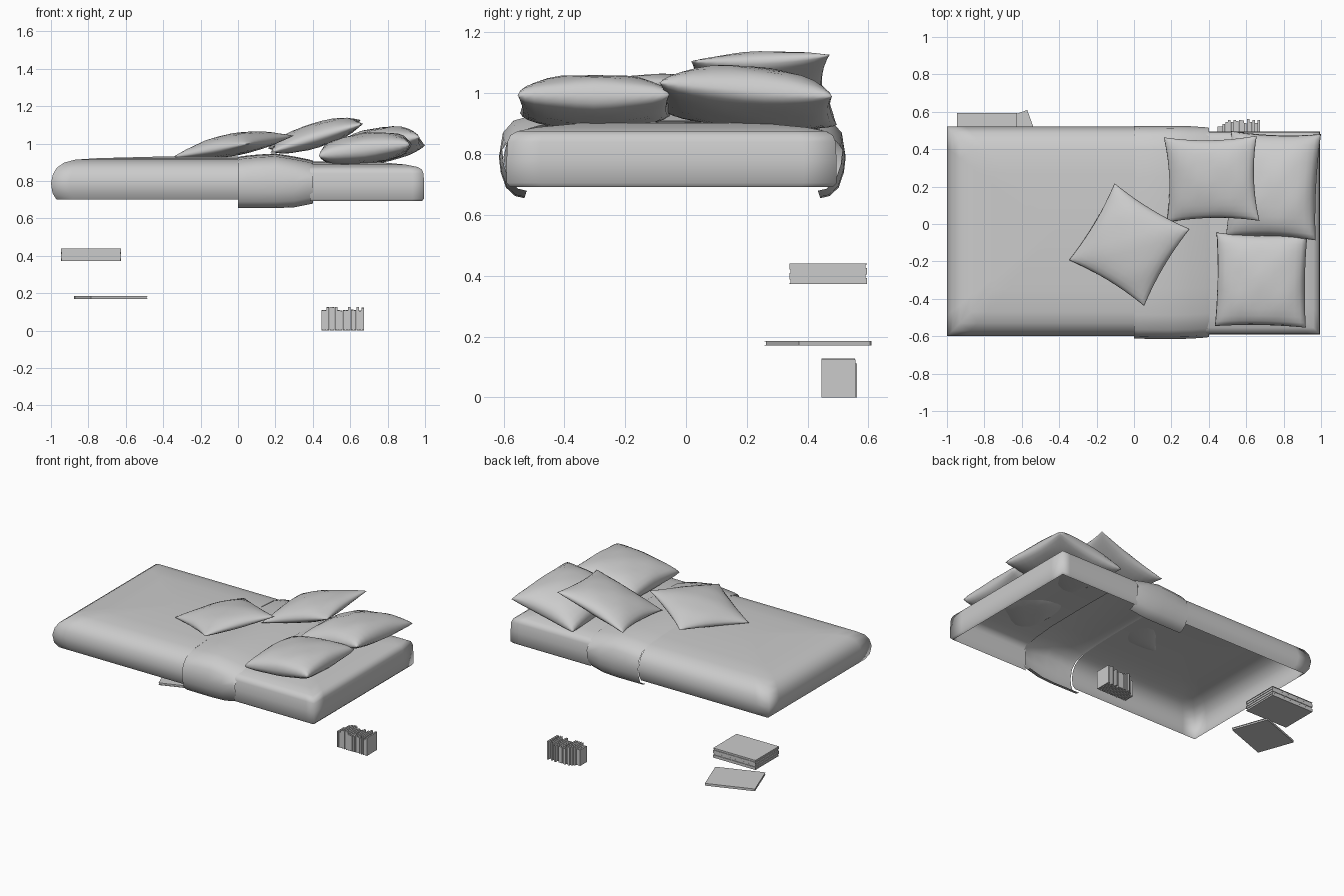
import bpy, bmesh, math, random
from mathutils import Matrix, Vector

if "Cube" in bpy.data.objects:
    bpy.data.objects.remove(bpy.data.objects["Cube"])

random.seed(4)


def finish(name, bm, matrix=Matrix(), smooth=True, subsurf=0):
    bmesh.ops.remove_doubles(bm, verts=bm.verts, dist=1e-5)
    bmesh.ops.recalc_face_normals(bm, faces=bm.faces)
    mesh = bpy.data.meshes.new(name)
    bm.to_mesh(mesh)
    bm.free()
    ob = bpy.data.objects.new(name, mesh)
    bpy.context.collection.objects.link(ob)
    ob.matrix_world = matrix
    if smooth:
        for p in mesh.polygons:
            p.use_smooth = True
    if subsurf:
        m = ob.modifiers.new("soft", "SUBSURF")
        m.levels = m.render_levels = subsurf
    return ob


def skin(bm, rows):
    """Bridge equal-length rows of points with faces."""
    vs = [[bm.verts.new(p) for p in row] for row in rows]
    for a, b in zip(vs, vs[1:]):
        for i in range(len(a) - 1):
            bm.faces.new((a[i], a[i + 1], b[i + 1], b[i]))


def draped_shell(name, x_open, x_end, y0, y1, profile):
    """Bottomless cover, open at x_open; profile is (inset, height) from rim to crown."""
    s = 1 if x_end > x_open else -1
    rows = []
    for d, z in profile:
        corners = [Vector((x_open, y0 + d, z)), Vector((x_end - s * d, y0 + d, z)),
                   Vector((x_end - s * d, y1 - d, z)), Vector((x_open, y1 - d, z))]
        row = []
        for a, b in zip(corners, corners[1:]):
            row += [a.lerp(b, i / 10) for i in range(10)]
        rows.append(row + [corners[-1]])
    bm = bmesh.new()
    skin(bm, rows)
    return finish(name, bm)


# Duvet over the foot end, bare mattress at the head end
draped_shell("duvet", 0.0, -1.0, -0.6, 0.52,
             [(0.03, 0.70), (0.008, 0.735), (0, 0.79), (0.01, 0.835), (0.03, 0.87),
              (0.07, 0.898), (0.13, 0.914), (0.25, 0.922), (0.56, 0.93)])
mattress = draped_shell("mattress", 0.385, 0.995, -0.59, 0.495,
                        [(0.012, 0.692), (0, 0.705), (0, 0.78), (0.003, 0.84), (0.012, 0.862),
                         (0.035, 0.875), (0.1, 0.888), (0.25, 0.902), (0.5425, 0.905)])

# Folded-back band of the duvet, curling under at both sides
half = [(0.485, 0.655), (0.515, 0.662), (0.545, 0.69), (0.562, 0.74), (0.568, 0.79),
        (0.555, 0.85), (0.52, 0.89), (0.44, 0.912), (0.3, 0.922), (0.15, 0.926)]
section = [(-y, z) for y, z in half] + [(0, 0.927)] + [(y, z) for y, z in reversed(half)]
rows = []
for x, lift, wide in [(0.0, 0.0, 1.0), (0.02, 0.006, 1.0), (0.1, 0.014, 1.002), (0.2, 0.02, 1.004),
                      (0.3, 0.004, 1.0), (0.38, -0.012, 0.99), (0.4, -0.018, 0.985)]:
    drop = max(0, x - 0.28) * 0.2
    rows.append([(x, -0.045 + y * wide, z + (lift if z > 0.8 else drop)) for y, z in section])
bm = bmesh.new()
skin(bm, rows)
finish("folded_band", bm)


def pillow(name, loc, half_x, half_y, top, bottom, tilt, roll, yaw, pinch, power, sag=0.0):
    n = 14
    bm = bmesh.new()
    ph = random.uniform(0, 6)
    for side, h in ((1, top), (-1, bottom)):
        rows = []
        for j in range(n + 1):
            v = math.sin((j / n - 0.5) * math.pi)
            row = []
            for i in range(n + 1):
                u = math.sin((i / n - 0.5) * math.pi)
                fu, fv = max(0, 1 - u * u), max(0, 1 - v * v)
                puff = (fu * fv) ** power
                crease = 1 + 0.05 * math.sin(7 * u + ph) * math.sin(6 * v + ph)
                x = half_x * u * (1 - pinch * fv * u * u)
                y = half_y * v * (1 - pinch * fu * v * v)
                row.append((x, y, side * h * puff * crease - sag * (u * u + v * v)))
            rows.append(row)
        skin(bm, rows)
    mat = (Matrix.Translation(loc) @ Matrix.Rotation(math.radians(-tilt), 4, "Y")
           @ Matrix.Rotation(math.radians(roll), 4, "X")
           @ Matrix.Rotation(math.radians(yaw), 4, "Z"))
    finish(name, bm, mat)


# Two sleeping pillows and two scatter cushions
pillow("pillow_front", (0.68, -0.30, 0.965), 0.245, 0.25, 0.09, 0.075, 7, 0, -1, 0.04, 0.36)
pillow("pillow_back", (0.745, 0.205, 0.965), 0.245, 0.285, 0.115, 0.065, 11, -5, -2, 0.05, 0.42)
pillow("cushion_back", (0.415, 0.24, 1.04), 0.26, 0.228, 0.068, 0.06, 17, 3, 1, 0.09, 0.5)
pillow("cushion_front", (-0.025, -0.11, 0.985), 0.238, 0.24, 0.068, 0.05, 10, 0, -31, 0.07, 0.5)


def book(name, length, depth, thick, matrix, board=0.0025, lip=0.004):
    """Flat-lying book: length along x, spine at +y, centred on its own middle."""
    bm = bmesh.new()
    parts = [((length, depth, board), (0, 0, (thick - board) / 2)),
             ((length, depth, board), (0, 0, -(thick - board) / 2)),
             ((length, board, thick - 2 * board), (0, (depth - board) / 2, 0)),
             ((length - 2 * lip, depth - lip - board, thick - 2 * board), (0, (lip - board) / 2, 0))]
    for size, at in parts:
        bmesh.ops.create_cube(bm, size=1, matrix=Matrix.Translation(at) @ Matrix.Diagonal((*size, 1)))
    mesh = bpy.data.meshes.new(name)
    bm.to_mesh(mesh)
    bm.free()
    ob = bpy.data.objects.new(name, mesh)
    bpy.context.collection.objects.link(ob)
    ob.matrix_world = matrix


# Stack of large books, plus one lying turned below it
for k in range(4):
    book(f"stacked_book_{k + 1}", 0.323, 0.255, 0.0165,
         Matrix.Translation((-0.786, 0.467, 0.381 + 0.0167 * k))
         @ Matrix.Rotation(math.pi * (k % 2), 4, "Z"))
book("turned_book", 0.325, 0.255, 0.0155,
     Matrix.Translation((-0.68, 0.434, 0.178)) @ Matrix.Rotation(math.radians(20), 4, "Z"))

# Row of upright books with mixed heights and depths
heights = [0.11, 0.11, 0.125, 0.127, 0.125, 0.127, 0.11, 0.108, 0.11, 0.11,
           0.127, 0.112, 0.11, 0.127, 0.108, 0.124]
depths = [0.075, 0.075, 0.09, 0.1, 0.11, 0.1, 0.112, 0.105, 0.11, 0.108,
          0.095, 0.117, 0.1, 0.11, 0.095, 0.112]
step = 0.23 / len(heights)
for k, (h, d) in enumerate(zip(heights, depths)):
    upright = Matrix.Rotation(math.radians(90), 4, "Y")
    book(f"upright_book_{k + 1}", h, d, step * 0.94,
         Matrix.Translation((0.445 + step * (k + 0.5), 0.445 + d / 2, h / 2)) @ upright,
         board=0.0015, lip=0.002)
